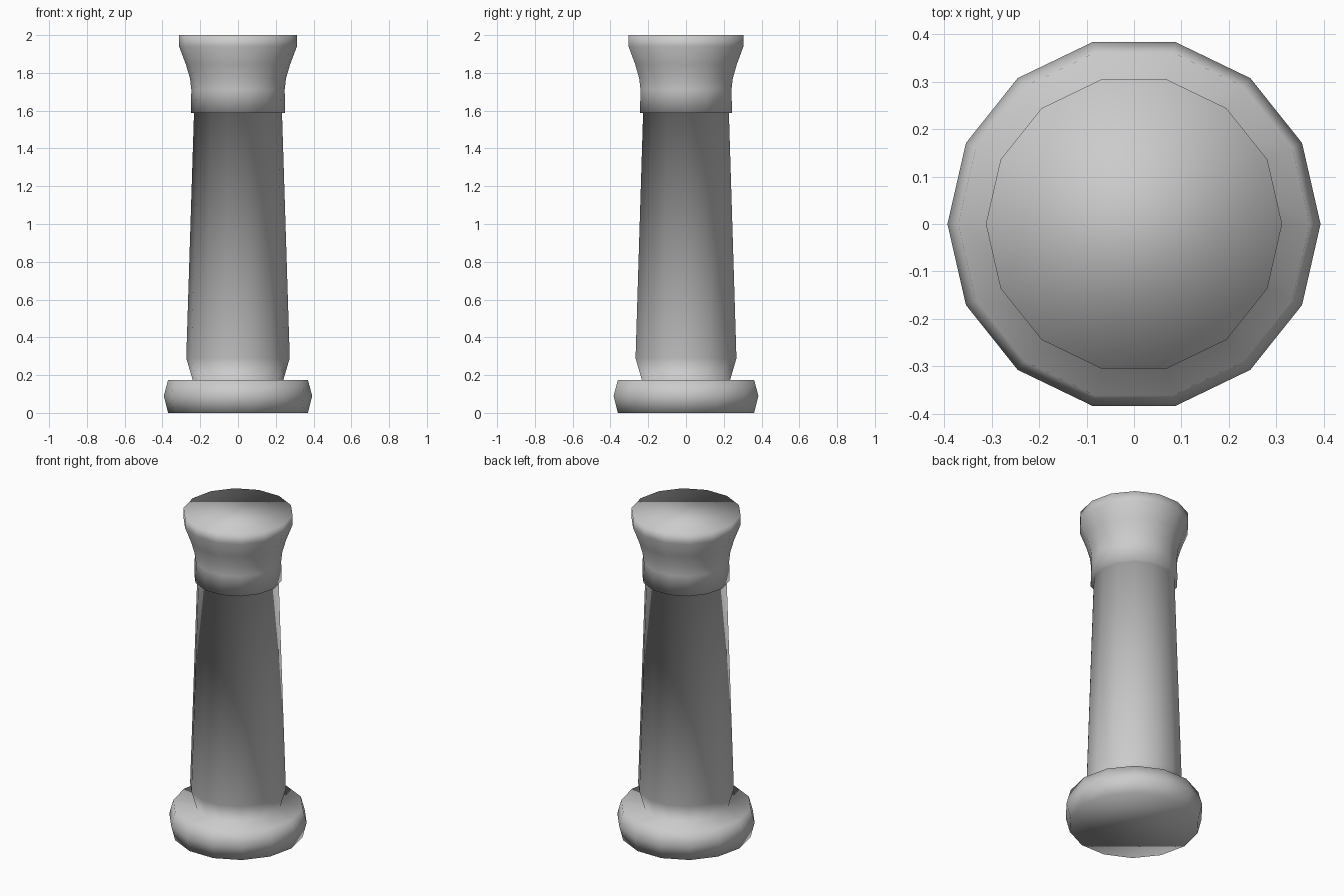
import bpy, math

if "Cube" in bpy.data.objects:
    bpy.data.objects.remove(bpy.data.objects["Cube"])

SIDES = 14

# Column outline from the ground up: (radius, height)
profile = [
    (0.37, 0.0), (0.393, 0.09), (0.37, 0.175),       # foot
    (0.24, 0.175), (0.274, 0.29), (0.233, 1.588),    # tapered shaft
    (0.25, 1.588), (0.247, 1.71), (0.254, 1.77),     # collar
    (0.276, 1.845), (0.312, 1.94), (0.312, 2.0),     # flared capital
]


def lathe(name, outline, sides):
    """Turn an outline around z into a closed, capped, smooth solid."""
    verts = [(r * math.cos(2 * math.pi * i / sides),
              r * math.sin(2 * math.pi * i / sides), z)
             for r, z in outline for i in range(sides)]
    faces = []
    for k in range(len(outline) - 1):
        a, b = k * sides, (k + 1) * sides
        for i in range(sides):
            j = (i + 1) % sides
            faces.append((a + i, a + j, b + j, b + i))
    top = (len(outline) - 1) * sides
    faces.append(tuple(reversed(range(sides))))
    faces.append(tuple(range(top, top + sides)))
    mesh = bpy.data.meshes.new(name)
    mesh.from_pydata(verts, [], faces)
    mesh.polygons.foreach_set("use_smooth", [True] * len(faces))
    mesh.update()
    obj = bpy.data.objects.new(name, mesh)
    bpy.context.collection.objects.link(obj)
    return obj


# One continuous turned column
lathe("column", profile, SIDES)
